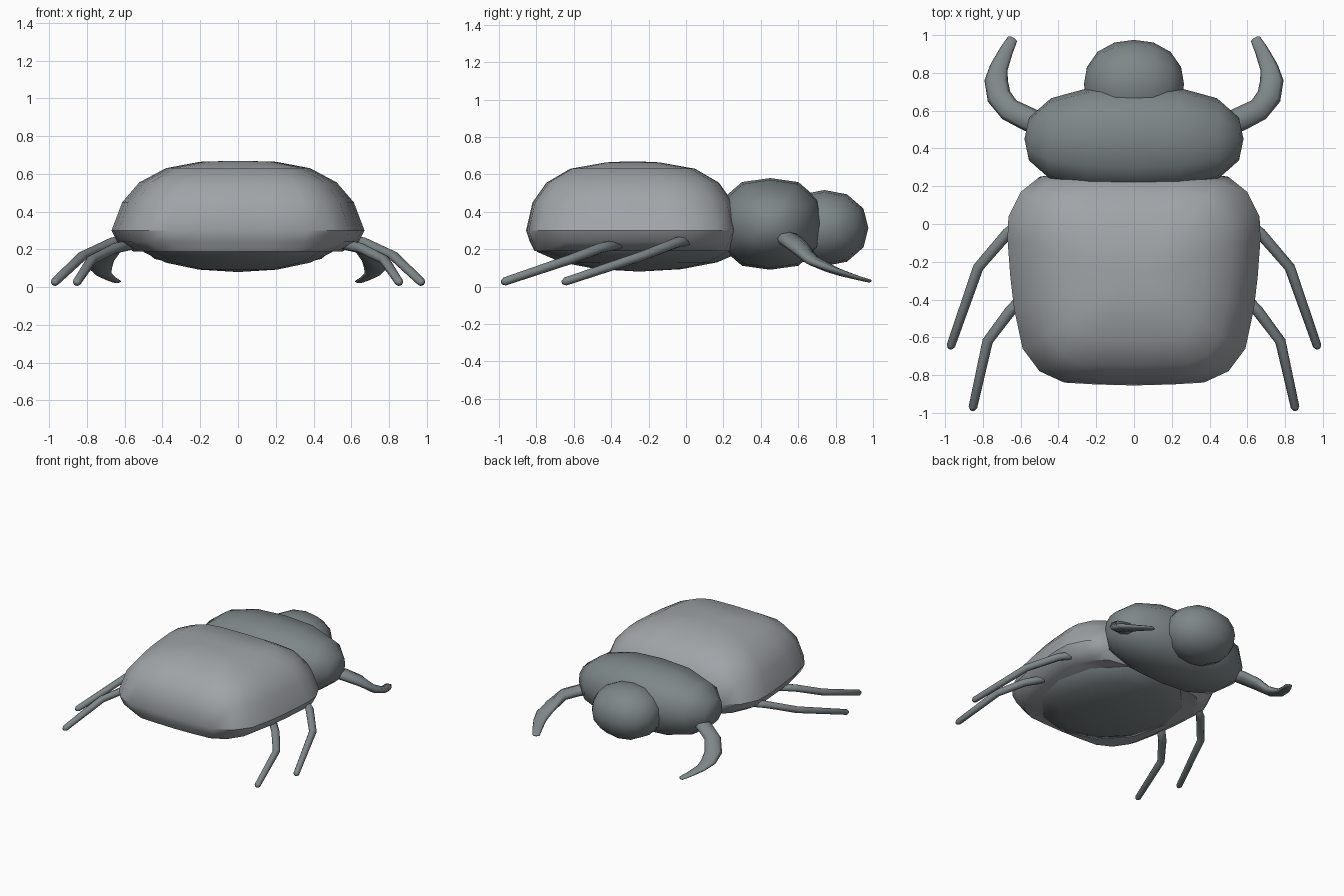
import bpy, bmesh, math
from mathutils import Vector, Matrix

cube = bpy.data.objects.get("Cube")
if cube:
    bpy.data.objects.remove(cube, do_unlink=True)


def material(name, rgb):
    m = bpy.data.materials.new(name)
    m.use_nodes = True
    m.diffuse_color = (*rgb, 1)
    bsdf = next(n for n in m.node_tree.nodes if n.type == 'BSDF_PRINCIPLED')
    bsdf.inputs["Base Color"].default_value = (*rgb, 1)
    bsdf.inputs["Roughness"].default_value = 0.7
    return m


SHELL = material("shell grey", (0.35, 0.37, 0.39))
BODY = material("body slate", (0.21, 0.24, 0.25))


def finish(name, bm, mat, angle=None):
    bmesh.ops.recalc_face_normals(bm, faces=bm.faces[:])
    mesh = bpy.data.meshes.new(name)
    bm.to_mesh(mesh)
    bm.free()
    mesh.materials.append(mat)
    for p in mesh.polygons:
        p.use_smooth = True
    if angle:
        mesh.set_sharp_from_angle(angle=math.radians(angle))
    ob = bpy.data.objects.new(name, mesh)
    bpy.context.collection.objects.link(ob)
    return ob


def loft(bm, rings):
    """Skin a list of closed rings and cap both ends."""
    loops = [[bm.verts.new(p) for p in ring] for ring in rings]
    n = len(loops[0])
    for a, b in zip(loops, loops[1:]):
        for i in range(n):
            j = (i + 1) % n
            bm.faces.new((a[i], a[j], b[j], b[i]))
    bm.faces.new(loops[0][::-1])
    bm.faces.new(loops[-1])


def blob(name, centre, radii, power, axis='X'):
    """Faceted ball, squared off a little by the power."""
    bm = bmesh.new()
    bmesh.ops.create_uvsphere(bm, u_segments=12, v_segments=8, radius=1)
    if axis == 'X':
        bmesh.ops.rotate(bm, verts=bm.verts[:], matrix=Matrix.Rotation(math.pi / 2, 3, 'Y'))
    for v in bm.verts:
        size = sum(abs(c) ** power for c in v.co) ** (1 / power)
        v.co = [o + r * c / size for o, r, c in zip(centre, radii, v.co)]
    return finish(name, bm, BODY)


def limb(name, path, side, sides=8):
    """Tapered tube; each path entry is a point, a half width and a half height."""
    pts = [Vector((x * side, y, z)) for x, y, z, w, h in path]
    sizes = [(w, h) for x, y, z, w, h in path]
    # rounded tip
    tip = (pts[-1] - pts[-2]).normalized() * sizes[-1][1] * 0.8
    pts.append(pts[-1] + tip)
    sizes.append((sizes[-1][0] * 0.5, sizes[-1][1] * 0.5))
    rings = []
    for i, p in enumerate(pts):
        t = (pts[min(i + 1, len(pts) - 1)] - pts[max(i - 1, 0)]).normalized()
        across = t.cross(Vector((0, 0, 1))).normalized()
        up = across.cross(t)
        w, h = sizes[i]
        angles = [math.tau * k / sides for k in range(sides)]
        rings.append([p + across * w * math.cos(a) + up * h * math.sin(a) for a in angles])
    bm = bmesh.new()
    loft(bm, rings)
    finish(name, bm, BODY)


# Wing shell: one plan outline, scaled into stacked rings
half = [(0, -.855), (.2, -.85), (.37, -.84), (.5, -.78), (.59, -.66), (.635, -.45),
        (.655, -.28), (.67, -.08), (.665, .04), (.6, .17), (.5, .25), (.3, .28), (0, .285)]
outline = half + [(-x, y) for x, y in half[-2:0:-1]]
levels = [(.19, .83, .92), (.24, .955, .965), (.30, 1, 1), (.45, .915, .94), (.555, .78, .81),
          (.63, .57, .585), (.664, .3, .25), (.668, .1, .1)]
mid_y = -.285
bm = bmesh.new()
loft(bm, [[(x * sx, mid_y + (y - mid_y) * sy, z) for x, y in outline] for z, sx, sy in levels])
finish("wing_shell", bm, SHELL, 35)

# Body
blob("belly", (0, -.25, .25), (.54, .59, .17), 2, 'Z')
blob("thorax", (0, .45, .335), (.58, .285, .245), 2.5)
blob("head", (0, .74, .313), (.265, .235, .203), 2.2)

# Legs and curved front limbs, on both sides
middle = [(.54, .05, .255, .03, .028), (.67, -.05, .235, .03, .028),
          (.825, -.23, .165, .028, .026), (.97, -.645, .027, .023, .022)]
rear = [(.52, -.32, .235, .03, .028), (.655, -.46, .205, .03, .028),
        (.775, -.62, .145, .028, .026), (.853, -.97, .027, .023, .022)]
front = [(.48, .52, .27, .06, .035), (.56, .555, .25, .064, .04), (.66, .605, .21, .062, .038),
         (.715, .675, .14, .065, .03), (.73, .76, .1, .062, .024), (.715, .83, .073, .048, .018),
         (.675, .92, .046, .036, .012), (.643, .98, .03, .027, .009)]
for label, side in (("left", 1), ("right", -1)):
    limb(label + "_middle_leg", middle, side)
    limb(label + "_rear_leg", rear, side)
    limb(label + "_front_limb", front, side)
